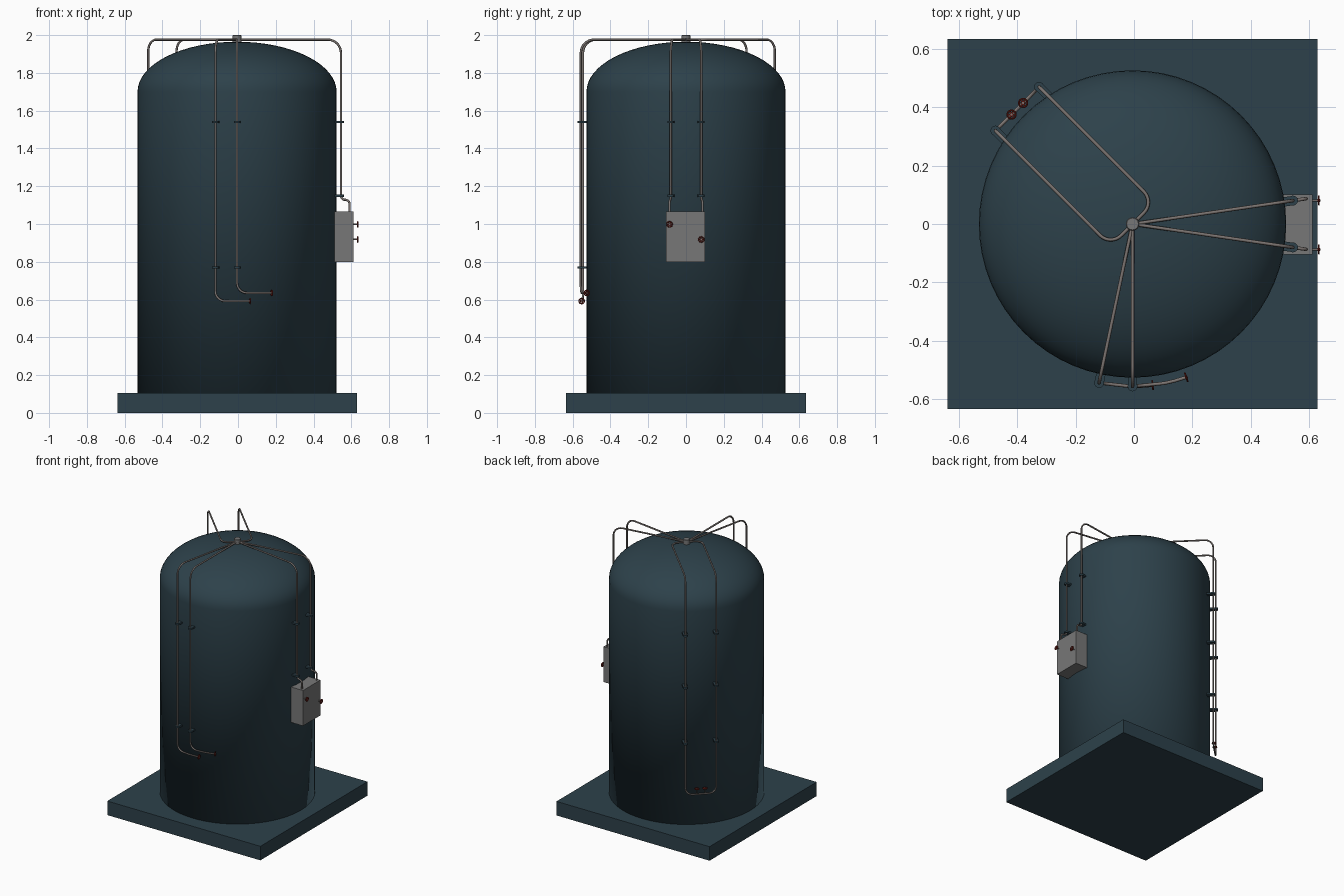
import bpy, bmesh, math
from mathutils import Vector, Matrix

if "Cube" in bpy.data.objects:
    bpy.data.objects.remove(bpy.data.objects["Cube"])

CX = -0.005          # tank axis
R = 0.527            # tank radius
TOP = 1.976          # height of the horizontal pipe runs


def material(name, rgb):
    m = bpy.data.materials.new(name)
    m.diffuse_color = (*rgb, 1)
    m.use_nodes = True
    m.node_tree.nodes["Principled BSDF"].inputs["Base Color"].default_value = m.diffuse_color
    return m


TEAL = material("dark teal", (0.026, 0.053, 0.069))
GREY = material("box grey", (0.185, 0.185, 0.185))
PIPE = material("pipe grey", (0.20, 0.175, 0.165))
RED = material("valve red", (0.15, 0.012, 0.008))


def finish(name, bm, mat, angle=40):
    bmesh.ops.recalc_face_normals(bm, faces=bm.faces)
    me = bpy.data.meshes.new(name)
    bm.to_mesh(me)
    bm.free()
    me.materials.append(mat)
    ob = bpy.data.objects.new(name, me)
    bpy.context.collection.objects.link(ob)
    if angle:
        bpy.ops.object.select_all(action='DESELECT')
        ob.select_set(True)
        bpy.context.view_layer.objects.active = ob
        bpy.ops.object.shade_smooth_by_angle(angle=math.radians(angle))
    return ob


def add_box(bm, size, mat4):
    bmesh.ops.create_cube(bm, size=1, matrix=mat4 @ Matrix.Diagonal((*size, 1)))


def add_cyl(bm, r, h, mat4, n=16):
    bmesh.ops.create_cone(bm, cap_ends=True, segments=n, radius1=r, radius2=r, depth=h, matrix=mat4)


def lathe(name, profile, mat, steps=64, angle=40):
    bm = bmesh.new()
    vs = [bm.verts.new((r, 0, z)) for r, z in profile]
    es = [bm.edges.new(p) for p in zip(vs, vs[1:])]
    bmesh.ops.spin(bm, geom=vs + es, axis=(0, 0, 1), cent=(0, 0, 0), angle=math.tau, steps=steps)
    bmesh.ops.remove_doubles(bm, verts=bm.verts, dist=1e-5)
    bmesh.ops.translate(bm, verts=bm.verts, vec=(CX, 0, 0))
    return finish(name, bm, mat, angle)


def rounded(points, radius, n=8):
    """Round every corner of a polyline with an arc."""
    pts = [Vector(p) for p in points]
    out = [pts[0]]
    for a, b, c in zip(pts, pts[1:], pts[2:]):
        u, v = (a - b), (c - b)
        turn = math.pi - u.angle(v)
        d = min(radius * math.tan(turn / 2), 0.48 * u.length, 0.48 * v.length)
        p, q = b + u.normalized() * d, b + v.normalized() * d
        if turn < 0.2:
            out += [p, q]
            continue
        r = d / math.tan(turn / 2)
        mid = (u.normalized() + v.normalized()).normalized()
        cen = b + mid * (r / math.cos(turn / 2))
        s, e = (p - cen).normalized(), (q - cen).normalized()
        out += [cen + s.slerp(e, i / n) * r for i in range(n + 1)]
    return out + [pts[-1]]


def pipe(name, points, radius=0.07, thick=0.006):
    path = rounded(points, radius)
    cu = bpy.data.curves.new(name, 'CURVE')
    cu.dimensions = '3D'
    cu.bevel_depth = thick
    cu.bevel_resolution = 2
    cu.use_fill_caps = True
    sp = cu.splines.new('POLY')
    sp.points.add(len(path) - 1)
    for p, co in zip(sp.points, path):
        p.co = (*co, 1)
    cu.materials.append(PIPE)
    ob = bpy.data.objects.new(name, cu)
    bpy.context.collection.objects.link(ob)
    bpy.ops.object.select_all(action='DESELECT')
    ob.select_set(True)
    bpy.context.view_layer.objects.active = ob
    bpy.ops.object.convert(target='MESH')
    bpy.ops.object.shade_smooth_by_angle(angle=math.radians(50))


def bracket(name, x, y, z, out):
    """Clamp around a vertical pipe with an arm back to the tank."""
    m = Matrix.Translation((x, y, z)) @ Matrix.Rotation(math.atan2(out[1], out[0]), 4, 'Z')
    bm = bmesh.new()
    add_cyl(bm, 0.017, 0.012, m)
    add_box(bm, (0.055, 0.032, 0.0118), m @ Matrix.Translation((-0.027, 0, 0)))
    finish(name, bm, TEAL)


def valve(name, pos, axis, stem=0.03):
    """Hand wheel with spokes, facing along the axis, on a short stem."""
    m = Matrix.Translation(pos) @ Vector(axis).to_track_quat('Z', 'Y').to_matrix().to_4x4()
    bm = bmesh.new()
    add_cyl(bm, 0.004, stem, m @ Matrix.Translation((0, 0, -stem / 2 + 0.005)), 10)
    finish(name + "_stem", bm, PIPE)
    bm = bmesh.new()
    n, k, big, small = 20, 8, 0.0145, 0.003
    rings = [[bm.verts.new(m @ Vector(((big + small * math.cos(b)) * math.cos(a),
                                       (big + small * math.cos(b)) * math.sin(a), small * math.sin(b))))
              for b in (math.tau * j / k for j in range(k))] for a in (math.tau * i / n for i in range(n))]
    for i in range(n):
        for j in range(k):
            p, q = rings[i], rings[(i + 1) % n]
            bm.faces.new((p[j], q[j], q[(j + 1) % k], p[(j + 1) % k]))
    for i in range(3):
        add_box(bm, (0.028, 0.005, 0.003), m @ Matrix.Rotation(i * math.pi / 3, 4, 'Z'))
    add_cyl(bm, 0.0055, 0.008, m, 10)
    finish(name + "_wheel", bm, RED)


# Base slab
bm = bmesh.new()
add_box(bm, (1.268, 1.268, 0.105), Matrix.Translation((CX, 0, 0.0525)))
finish("base_slab", bm, TEAL, 0)

# Tank with elliptical dome, smooth all over
dome = [(R * math.cos(t), 1.70 + 0.265 * math.sin(t)) for t in (math.pi / 2 * i / 16 for i in range(16))]
lathe("tank", [(0, 0.10), (R, 0.10)] + dome + [(0, 1.965)], TEAL, 64, 180)

# Top cap
lathe("top_cap", [(0, 1.955), (0.023, 1.955), (0.023, 1.997), (0.020, 2.0), (0, 2.0)], GREY, 24)

# Front pipes: over the dome, down, then around the tank to a valve
RP = 0.557
for i, (a0, a1, z) in enumerate([(-11.9, 6.7, 0.592), (0, 18.9, 0.635)], 1):
    def at(deg, h):
        a = math.radians(deg)
        return (CX + RP * math.sin(a), -RP * math.cos(a), h)
    pts = [(CX, 0, TOP), at(a0, TOP), at(a0, z)] + [at(a0 + (a1 - a0) * f, z) for f in (0.6, 0.8, 1)]
    pipe(f"front_pipe_{i}", pts)
    a = math.radians(a1)
    valve(f"front_valve_{i}", at(a1 + 0.4, z), (math.cos(a), math.sin(a), 0), 0.02)
    x, y, _ = at(a0, 0)
    for h in (1.54, 0.77):
        bracket(f"front_bracket_{i}", x, y, h, (x - CX, y))

# Right pipes: over the dome, down, then a jog into the control box
for i, s in enumerate((-1, 1), 1):
    a = math.radians(8.3) * s
    def ray(r, h):
        return (CX + r * math.cos(a), r * math.sin(a), h)
    pipe(f"right_pipe_{i}", [ray(0, TOP), ray(0.556, TOP), ray(0.556, 1.128), ray(0.602, 1.128), ray(0.602, 1.05)])
    x, y, _ = ray(0.556, 0)
    for h in (1.54, 1.15):
        bracket(f"right_bracket_{i}", x, y, h, (x - CX, y))

# Control box
bm = bmesh.new()
add_box(bm, (0.10, 0.206, 0.265), Matrix.Translation((0.562, -0.002, 0.9325)))
finish("control_box", bm, GREY, 0)
valve("box_valve_1", (0.634, -0.087, 0.998), (1, 0, 0))
valve("box_valve_2", (0.634, 0.081, 0.918), (1, 0, 0))

# Back left loop: u runs along the tank side, w points outward
U, W = Vector((1, 1, 0)).normalized(), Vector((-1, 1, 0)).normalized()


def loop(u, w, z):
    return Vector((CX, 0, z)) + U * u + W * w


for i, s in enumerate((-1, 1), 1):
    u = 0.106 * s
    pipe(f"back_pipe_{i}", [loop(0, 0, TOP), loop(u, 0, TOP), loop(u, 0.559, TOP),
                            loop(u, 0.559, 0.345), loop(0, 0.559, 0.345)], 0.06)
    valve(f"back_valve_{i}", loop(0.028 * s, 0.559, 0.385), (0, 0, 1), 0.045)
    p = loop(u, 0.559, 0)
    for h in (1.54, 1.15, 0.73):
        bracket(f"back_bracket_{i}", p.x, p.y, h, W)
